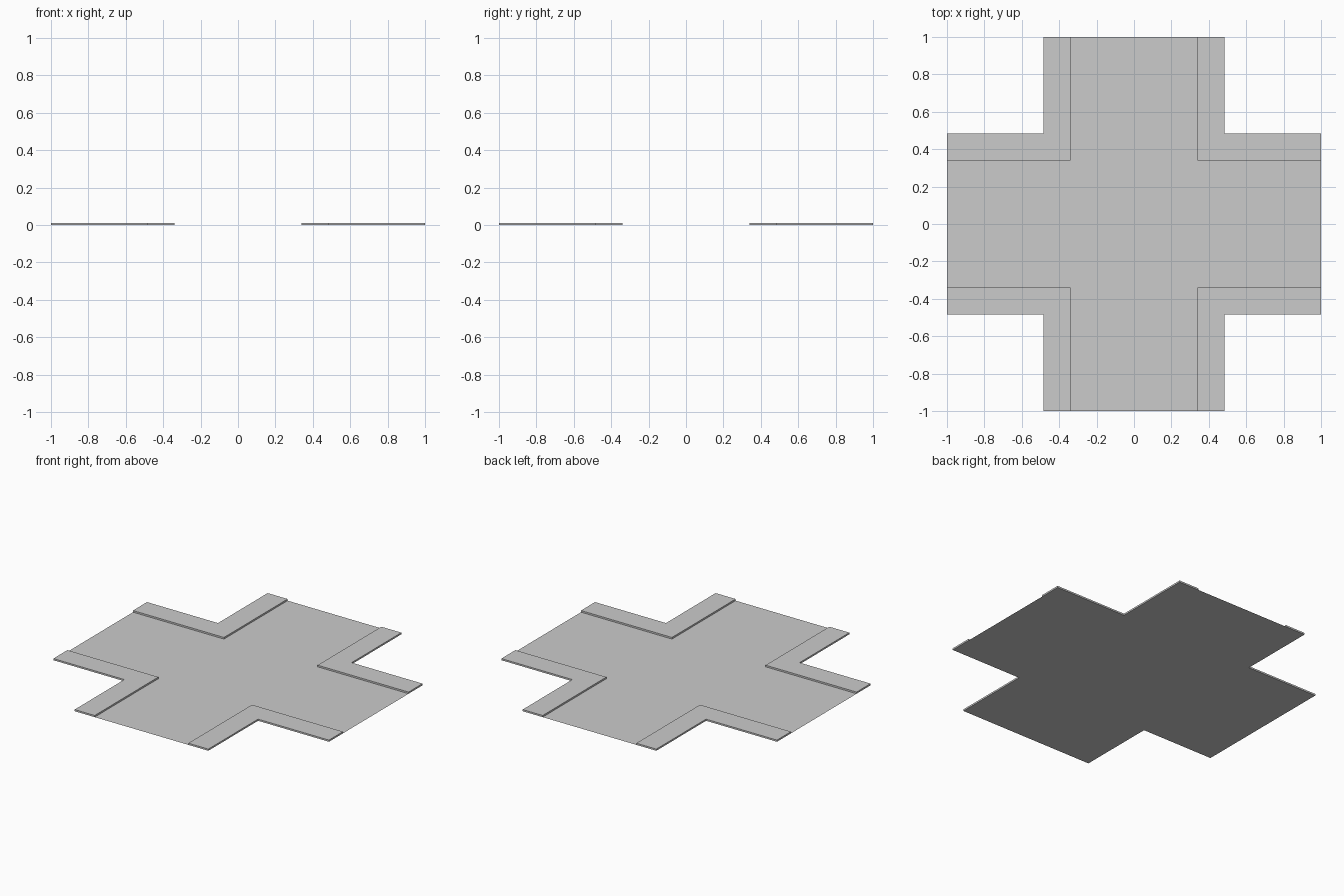
import bpy, bmesh
from math import radians
from mathutils import Matrix

if "Cube" in bpy.data.objects:
    bpy.data.objects.remove(bpy.data.objects["Cube"])

ROAD = 0.34    # half width of the roadway
OUTER = 0.485  # half width to the outer pavement edge
HEIGHT = 0.011 # kerb height


def flat_shape(name, outline, height=0.0, angle=0.0):
    """Flat n-gon from an outline, optionally extruded upward into a slab."""
    bm = bmesh.new()
    face = bm.faces.new([bm.verts.new((x, y, 0)) for x, y in outline])
    if height:
        top = bmesh.ops.extrude_face_region(bm, geom=[face], use_keep_orig=True)
        moved = [v for v in top["geom"] if isinstance(v, bmesh.types.BMVert)]
        bmesh.ops.translate(bm, verts=moved, vec=(0, 0, height))
        bmesh.ops.recalc_face_normals(bm, faces=bm.faces)
    bmesh.ops.rotate(bm, verts=bm.verts, cent=(0, 0, 0),
                     matrix=Matrix.Rotation(angle, 3, 'Z'))
    mesh = bpy.data.meshes.new(name)
    bm.to_mesh(mesh)
    bm.free()
    obj = bpy.data.objects.new(name, mesh)
    bpy.context.collection.objects.link(obj)
    return obj


# Cross-shaped road surface, a single thin sheet on the ground
r = ROAD
flat_shape("road_surface", [
    (1, -r), (1, r), (r, r), (r, 1), (-r, 1), (-r, r),
    (-1, r), (-1, -r), (-r, -r), (-r, -1), (r, -1), (r, -r)])

# Raised L-shaped pavement at each of the four corners
pavement = [(r, r), (1, r), (1, OUTER), (OUTER, OUTER), (OUTER, 1), (r, 1)]
for i in range(4):
    flat_shape(f"pavement_corner_{i + 1}", pavement, HEIGHT, radians(90 * i))
